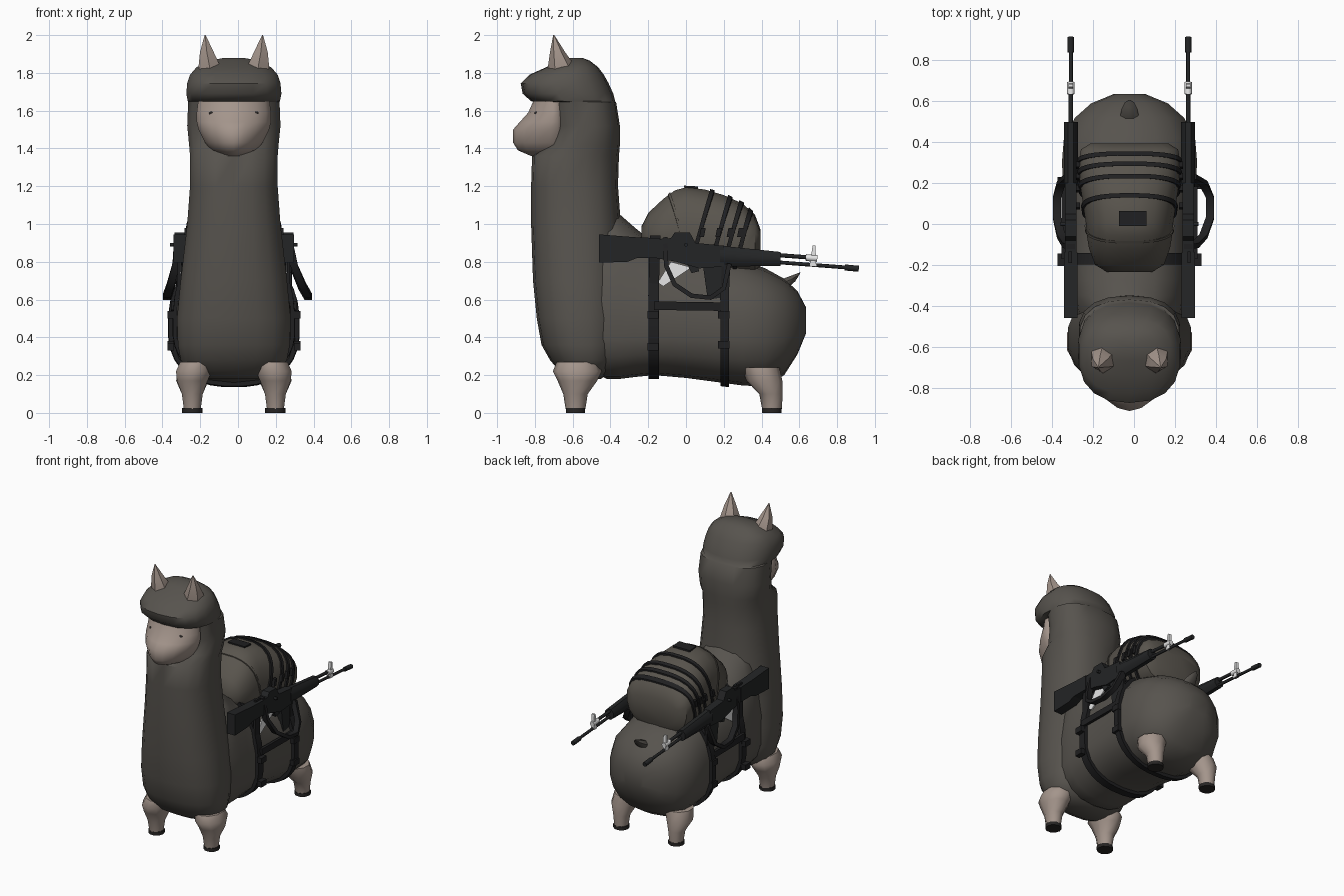
import bpy, bmesh, math
from mathutils import Vector

CX = -0.022  # the animal sits slightly left of the bounding-box centre


def material(name, r, g, b):
    m = bpy.data.materials.new(name)
    m.diffuse_color = (r, g, b, 1)
    return m


WOOL = material("wool grey brown", 0.095, 0.087, 0.076)
SKIN = material("skin beige", 0.37, 0.30, 0.26)
PACK = material("pack canvas", 0.10, 0.09, 0.075)
BLACK = material("strap black", 0.014, 0.014, 0.015)
METAL = material("gun black", 0.017, 0.018, 0.019)
HOOF = material("hoof dark", 0.02, 0.018, 0.017)
WHITE = material("white", 0.8, 0.8, 0.8)


def finish(name, bm, mat, angle=40):
    bmesh.ops.recalc_face_normals(bm, faces=bm.faces)
    me = bpy.data.meshes.new(name)
    bm.to_mesh(me)
    bm.free()
    me.materials.append(mat)
    ob = bpy.data.objects.new(name, me)
    bpy.context.collection.objects.link(ob)
    bpy.ops.object.select_all(action='DESELECT')
    ob.select_set(True)
    bpy.context.view_layer.objects.active = ob
    bpy.ops.object.shade_smooth_by_angle(angle=math.radians(angle))
    return ob


def loft(name, rings, mat, closed=False, angle=40):
    bm = bmesh.new()
    vs = [[bm.verts.new((p[0] + CX, p[1], p[2])) for p in r] for r in rings]
    n = len(vs[0])
    for k in range(len(vs) if closed else len(vs) - 1):
        a, b = vs[k], vs[(k + 1) % len(vs)]
        for i in range(n):
            j = (i + 1) % n
            bm.faces.new((a[i], a[j], b[j], b[i]))
    if not closed:
        bm.faces.new(vs[0])
        bm.faces.new(vs[-1])
    return finish(name, bm, mat, angle)


def prism(name, pts, x, w, mat):
    """Side-view outline (y, z) extruded across x."""
    return loft(name, [[(x + d, y, z) for y, z in pts] for d in (-w / 2, w / 2)], mat, angle=20)


def rod(name, p, q, r, mat, n=8):
    p, q = Vector(p), Vector(q)
    rot = (q - p).to_track_quat('Z', 'Y')
    circle = [rot @ Vector((r * math.cos(t), r * math.sin(t), 0))
              for t in (2 * math.pi * i / n for i in range(n))]
    return loft(name, [[p + c for c in circle], [q + c for c in circle]], mat, angle=50)


def power(v, e):
    return math.copysign(abs(v) ** (2 / e), v)


def angles(n):
    return [2 * math.pi * (i + 0.5) / n for i in range(n)]


def lookup(table, y):
    if y <= table[0][0]:
        return table[0][1:]
    for a, b in zip(table, table[1:]):
        if y <= b[0]:
            f = (y - a[0]) / (b[0] - a[0])
            return [u + (v - u) * f for u, v in zip(a[1:], b[1:])]
    return table[-1][1:]


def section(table, zc, e, y, t, off=0.0):
    """Point on a rounded cross-section at depth y."""
    bot, top, hw = lookup(table, y)
    c, s = power(math.cos(t), e), power(math.sin(t), e)
    h = (top - zc if s > 0 else zc - bot) + off
    return (hw + off) * c, y, zc + h * s


def band(name, shape, y0, w, off, mat, lean=0.0, n=32):
    """Strap that wraps around a lofted shape."""
    rings = []
    for t in angles(n):
        z = section(*shape, y0, t)[2]
        y = y0 + lean * (z - lookup(shape[0], y0)[1])
        rings.append([section(*shape, y + d, t, o) for d, o in
                      ((-w / 2, -0.01), (w / 2, -0.01), (w / 2, off), (-w / 2, off))])
    return loft(name, rings, mat, closed=True, angle=30)


def column(rows, e, n=18, yc=None):
    """Horizontal rings from rows of (z, front y, back y, half width)."""
    out = []
    for z, f, b, hw in rows:
        c = (f + b) / 2 if yc is None else yc
        out.append([(hw * power(math.cos(t), e),
                     c + (b - c if math.sin(t) > 0 else c - f) * power(math.sin(t), e), z)
                    for t in angles(n)])
    return out


# Neck, chest and head with overhanging fringe
loft("neck_and_head", column([
    (0.18, -0.60, -0.45, 0.14), (0.22, -0.67, -0.40, 0.24), (0.28, -0.72, -0.36, 0.285),
    (0.36, -0.765, -0.34, 0.30), (0.50, -0.79, -0.33, 0.305), (0.70, -0.81, -0.33, 0.285),
    (1.00, -0.82, -0.345, 0.25), (1.20, -0.82, -0.36, 0.235), (1.36, -0.815, -0.355, 0.235),
    (1.42, -0.73, -0.35, 0.24), (1.52, -0.70, -0.35, 0.25), (1.645, -0.72, -0.37, 0.245),
    (1.65, -0.82, -0.375, 0.247), (1.69, -0.865, -0.385, 0.255), (1.745, -0.875, -0.41, 0.25),
    (1.79, -0.83, -0.435, 0.235), (1.83, -0.74, -0.465, 0.20), (1.865, -0.67, -0.51, 0.13),
    (1.88, -0.61, -0.55, 0.05)], 2.4), WOOL, angle=50)

# Body: (y, bottom, top, half width)
BODY = ([(-0.55, 0.25, 0.95, 0.24), (-0.42, 0.18, 1.09, 0.28), (-0.35, 0.18, 1.05, 0.29),
         (-0.27, 0.19, 0.98, 0.30), (-0.17, 0.20, 0.90, 0.305), (0.0, 0.185, 0.86, 0.31),
         (0.15, 0.165, 0.84, 0.325), (0.30, 0.145, 0.81, 0.335), (0.42, 0.14, 0.765, 0.325),
         (0.52, 0.20, 0.71, 0.27), (0.59, 0.31, 0.645, 0.19), (0.635, 0.42, 0.56, 0.08)], 0.45, 2.4)
loft("body", [[section(*BODY, row[0], t) for t in angles(18)] for row in BODY[0]], WOOL, angle=50)

# Tail
loft("tail", [[(r * math.cos(t), y + r * 0.5 * math.sin(t), z + r * math.sin(t)) for t in angles(8)]
              for y, z, r in ((0.48, 0.66, 0.05), (0.55, 0.69, 0.045), (0.59, 0.72, 0.025), (0.605, 0.74, 0.006))],
     WOOL, angle=50)

# Face
loft("face", column([
    (1.36, -0.82, -0.62, 0.06), (1.39, -0.89, -0.62, 0.12), (1.43, -0.915, -0.62, 0.155),
    (1.50, -0.915, -0.62, 0.19), (1.54, -0.88, -0.62, 0.20), (1.59, -0.835, -0.62, 0.20),
    (1.67, -0.80, -0.62, 0.19)], 1.8, yc=-0.69), SKIN, angle=50)


def ball(name, loc, scale, mat):
    bm = bmesh.new()
    bmesh.ops.create_icosphere(bm, subdivisions=2, radius=1)
    for v in bm.verts:
        v.co = Vector((v.co.x * scale[0] + loc[0] + CX, v.co.y * scale[1] + loc[1], v.co.z * scale[2] + loc[2]))
    return finish(name, bm, mat)


def leg(name, x, y, rows):
    return loft(name, [[(x * k + rx * math.cos(t), y + dy + ry * math.sin(t), z) for t in angles(10)]
                       for z, rx, ry, dy, k in rows], SKIN, angle=50)


for s, side in ((-1, "left"), (1, "right")):
    ball("eye_" + side, (s * 0.118, -0.79, 1.585), (0.014, 0.014, 0.014), HOOF)
    # Ears
    loft("ear_" + side, [[(s * x + rx * math.cos(t), y + ry * math.sin(t), z) for t in angles(6)]
                         for z, x, y, rx, ry in ((1.76, 0.125, -0.65, 0.065, 0.08), (1.84, 0.13, -0.66, 0.065, 0.07),
                                                 (1.91, 0.143, -0.68, 0.042, 0.04), (2.0, 0.152, -0.70, 0.003, 0.003))], SKIN)
    # Legs and hooves
    leg("front_leg_" + side, s * 0.22, -0.585, ((0.02, 0.047, 0.052, 0, 1), (0.10, 0.058, 0.065, 0, 1),
        (0.17, 0.085, 0.105, 0.01, 1), (0.22, 0.10, 0.13, 0.01, 0.96), (0.27, 0.09, 0.11, 0.01, 0.9)))
    leg("rear_leg_" + side, s * 0.22, 0.455, ((0.02, 0.047, 0.052, 0, 1), (0.10, 0.058, 0.062, -0.005, 1),
        (0.17, 0.09, 0.095, -0.04, 1), (0.24, 0.10, 0.10, -0.06, 0.9)))
    for y, part in ((-0.585, "front"), (0.455, "rear")):
        rod(part + "_hoof_" + side, (s * 0.22, y, 0), (s * 0.22, y, 0.025), 0.054, HOOF, 10)

# Harness straps around the body, joined along the sides, with buckles
band("front_harness_strap", BODY, -0.17, 0.055, 0.02, BLACK)
band("rear_harness_strap", BODY, 0.205, 0.045, 0.02, BLACK)
for s, side in ((-1, "left"), (1, "right")):
    prism("side_strap_" + side, [(-0.17, 0.545), (0.2, 0.54), (0.2, 0.585), (-0.17, 0.59)], s * 0.323, 0.02, BLACK)
    prism("front_riser_" + side, [(-0.2, 0.62), (-0.145, 0.62), (-0.135, 0.94), (-0.19, 0.94)], s * 0.29, 0.015, BLACK)
    prism("rear_riser_" + side, [(0.18, 0.58), (0.225, 0.58), (0.235, 0.8), (0.19, 0.8)], s * 0.30, 0.015, BLACK)
    for y, z in ((-0.175, 0.52), (-0.175, 0.35), (0.2, 0.52), (0.2, 0.36)):
        prism("buckle_" + side, [(y - 0.03, z - 0.02), (y + 0.03, z - 0.02), (y + 0.03, z + 0.02), (y - 0.03, z + 0.02)],
              s * 0.335, 0.035, BLACK)

# Backpack: (y, bottom, top, half width)
BAG = ([(-0.235, 0.88, 0.99, 0.11), (-0.20, 0.84, 1.06, 0.17), (-0.12, 0.80, 1.135, 0.20),
        (-0.06, 0.77, 1.18, 0.21), (0.0, 0.75, 1.197, 0.215), (0.10, 0.74, 1.185, 0.23),
        (0.20, 0.72, 1.155, 0.245), (0.30, 0.72, 1.11, 0.25), (0.365, 0.73, 1.05, 0.24),
        (0.395, 0.78, 0.97, 0.19)], 0.92, 2.6)
loft("backpack", [[section(*BAG, row[0], t) for t in angles(20)] for row in BAG[0]], PACK, angle=50)
for y in (0.14, 0.235, 0.295, 0.345):
    band("pack_strap", BAG, y, 0.022, 0.01, BLACK, lean=0.3)
band("pack_lid_seam", BAG, -0.09, 0.012, 0.006, PACK, lean=-0.3)
prism("pack_patch", [(-0.01, 1.194), (0.063, 1.187), (0.063, 1.199), (-0.01, 1.203)], 0.015, 0.135, BLACK)
for s in (-1, 1):
    for y in (0.07, 0.155, 0.215, 0.27):
        prism("pack_buckle", [(y, 0.93), (y + 0.025, 0.93), (y + 0.035, 0.98), (y + 0.01, 0.98)], s * 0.252, 0.02, BLACK)

# One rifle with sling on each side
for s, side in ((-1, "left"), (1, "right")):
    X = s * 0.287
    prism("rifle_stock_" + side, [(-0.46, 0.945), (-0.27, 0.93), (-0.14, 0.925), (-0.14, 0.82), (-0.26, 0.82),
                                  (-0.31, 0.80), (-0.46, 0.795)], X, 0.065, METAL)
    prism("rifle_receiver_" + side, [(-0.16, 0.92), (-0.08, 0.925), (-0.06, 0.955), (0.02, 0.955), (0.05, 0.90),
                                     (0.20, 0.885), (0.20, 0.775), (0.07, 0.765), (-0.05, 0.80), (-0.16, 0.82)],
          X, 0.055, METAL)
    loft("rifle_handguard_" + side, [[(X + 0.037 * math.cos(t), y, z + h * math.sin(t)) for t in angles(8)]
                                     for y, z, h in ((0.18, 0.83, 0.06), (0.50, 0.815, 0.04))], METAL)
    prism("rifle_magazine_" + side, [(0.09, 0.78), (0.19, 0.78), (0.215, 0.61), (0.115, 0.60)], X, 0.035, METAL)
    prism("rifle_grip_" + side, [(0.0, 0.80), (0.06, 0.79), (0.07, 0.75), (0.03, 0.74)], X, 0.035, METAL)
    rod("rifle_gas_tube_" + side, (X, 0.49, 0.835), (X, 0.69, 0.82), 0.011, METAL)
    rod("rifle_barrel_" + side, (X, 0.49, 0.797), (X, 0.90, 0.766), 0.010, METAL)
    rod("rifle_muzzle_" + side, (X, 0.84, 0.77), (X, 0.915, 0.763), 0.016, METAL)
    rod("bolt_handle_" + side, (X, 0.0, 0.89), (X + s * 0.05, 0.0, 0.89), 0.010, METAL)
    # White front sight
    prism("rifle_sight_" + side, [(0.655, 0.775), (0.69, 0.775), (0.685, 0.885), (0.67, 0.885)], X, 0.022, WHITE)
    rod("rifle_sight_collar_" + side, (X, 0.635, 0.822), (X, 0.695, 0.818), 0.018, WHITE)
    prism("white_tag_" + side, [(-0.08, 0.80), (0.03, 0.77), (-0.12, 0.67), (-0.15, 0.69)], s * 0.283, 0.009, WHITE)
    # Sling hangs in a loop below the rifle
    bulge = 0.068 if s < 0 else 0.107
    path = [(0, -0.11, 0.93), (0.3, -0.105, 0.78), (0.7, -0.06, 0.68), (1, 0.03, 0.62),
            (1, 0.13, 0.61), (0.7, 0.20, 0.66), (0.2, 0.23, 0.79)]
    rings = []
    for i, (k, y, z) in enumerate(path):
        a, b = path[max(i - 1, 0)], path[min(i + 1, len(path) - 1)]
        t = Vector((b[1] - a[1], b[2] - a[2])).normalized() * 0.012
        x = s * (0.287 + bulge * k)
        rings.append([(x + dx, y - t.y * d, z + t.x * d)
                      for dx, d in ((-0.02, -1), (0.02, -1), (0.02, 1), (-0.02, 1))])
    loft("rifle_sling_" + side, rings, BLACK, angle=45)
